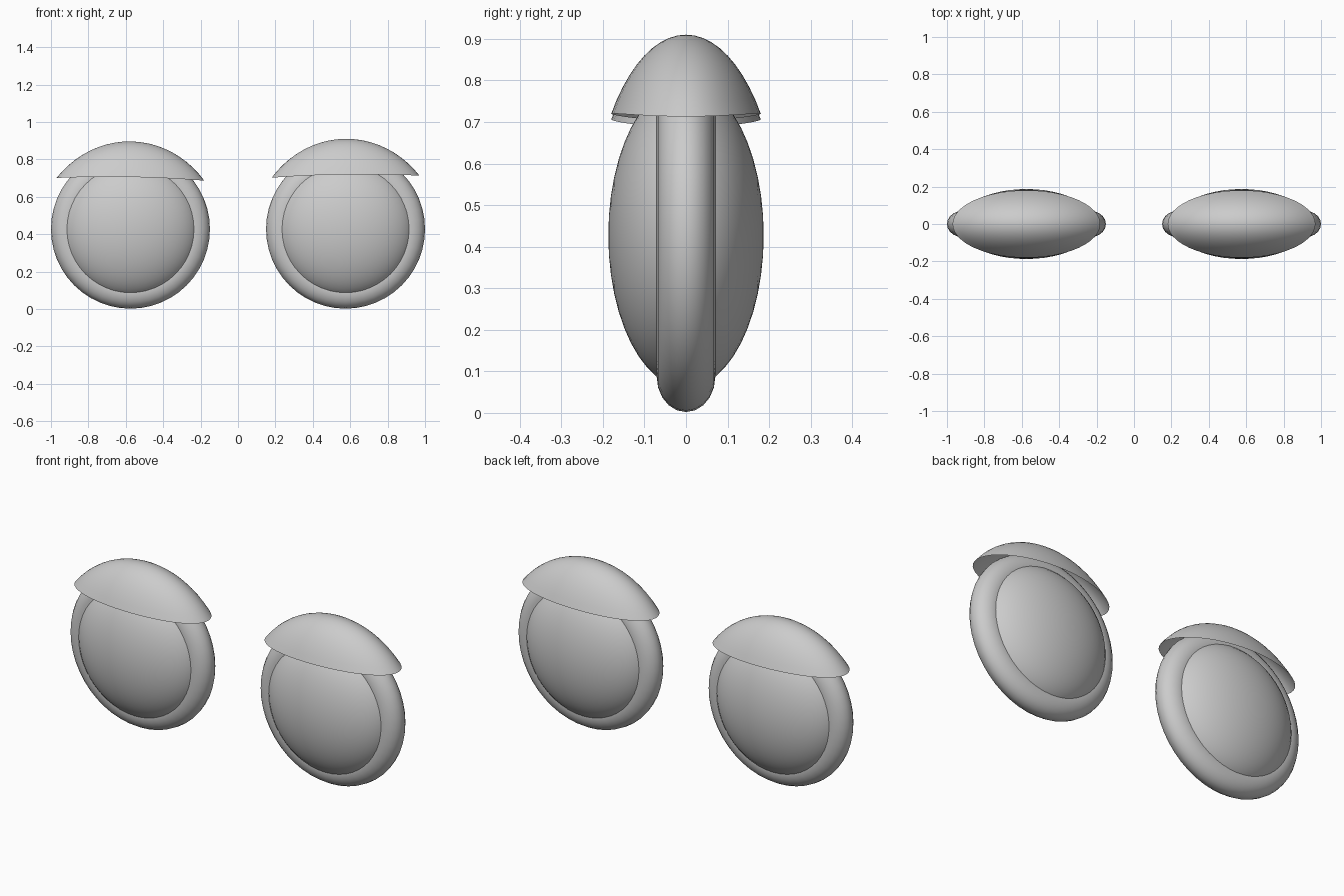
import bpy, bmesh
from math import sin, cos, asin, pi

if "Cube" in bpy.data.objects:
    bpy.data.objects.remove(bpy.data.objects["Cube"])

CZ = 0.427          # height of the eye centres
EX = 0.575          # sideways offset of each eye


def smooth():
    bpy.ops.object.shade_smooth_by_angle(angle=0.7)


def eyeball(side, name):
    # flattened ball with its poles facing front and back
    bpy.ops.mesh.primitive_uv_sphere_add(segments=48, ring_count=24, radius=1,
                                         location=(side * EX, 0, CZ),
                                         rotation=(pi / 2, 0, 0))
    ob = bpy.context.object
    ob.name = name + "_eyeball"
    ob.scale = (0.367, 0.367, 0.187)
    smooth()


def rim(side, name):
    # rounded ring around the eyeball
    bpy.ops.mesh.primitive_torus_add(major_segments=48, minor_segments=20,
                                     major_radius=0.34, minor_radius=0.085,
                                     location=(side * EX, 0, CZ),
                                     rotation=(pi / 2, 0, 0))
    ob = bpy.context.object
    ob.name = name + "_eye_rim"
    ob.scale = (1, 1, 0.83)
    smooth()


def eyelid(side, name, top):
    # open, flattened dome with a slightly bowed lower edge
    R, half, bow, drop = 0.505, 0.395, 0.012, 0.19
    tmax, rings, seg = asin(half / R), 10, 48
    bm = bmesh.new()
    pole = bm.verts.new((0, 0, drop))
    prev = None
    for i in range(1, rings + 1):
        t = tmax * i / rings
        ring = []
        for k in range(seg):
            a = 2 * pi * k / seg
            x, y = R * sin(t) * cos(a), R * sin(t) * sin(a) * 0.456
            z = drop - R * (1 - cos(t)) - bow * (x / half) ** 2
            ring.append(bm.verts.new((x, y, z)))
        for k in range(seg):
            n = (k + 1) % seg
            if prev:
                bm.faces.new((prev[k], ring[k], ring[n], prev[n]))
            else:
                bm.faces.new((pole, ring[k], ring[n]))
        prev = ring
    for f in bm.faces:
        f.smooth = True
    me = bpy.data.meshes.new(name + "_eyelid")
    bm.to_mesh(me)
    bm.free()
    ob = bpy.data.objects.new(name + "_eyelid", me)
    bpy.context.collection.objects.link(ob)
    ob.location = (side * EX, 0, top - drop)
    ob.rotation_euler = (0, -side * 0.018, 0)


# the pair; the lid on +x sits slightly higher
for side, name, top in ((-1, "left", 0.896), (1, "right", 0.91)):
    eyeball(side, name)
    rim(side, name)
    eyelid(side, name, top)
    if side == 1:
        # outward-tilting lid shares the same mirrored angle
        bpy.data.objects["right_eyelid"].rotation_euler.y = -0.014
